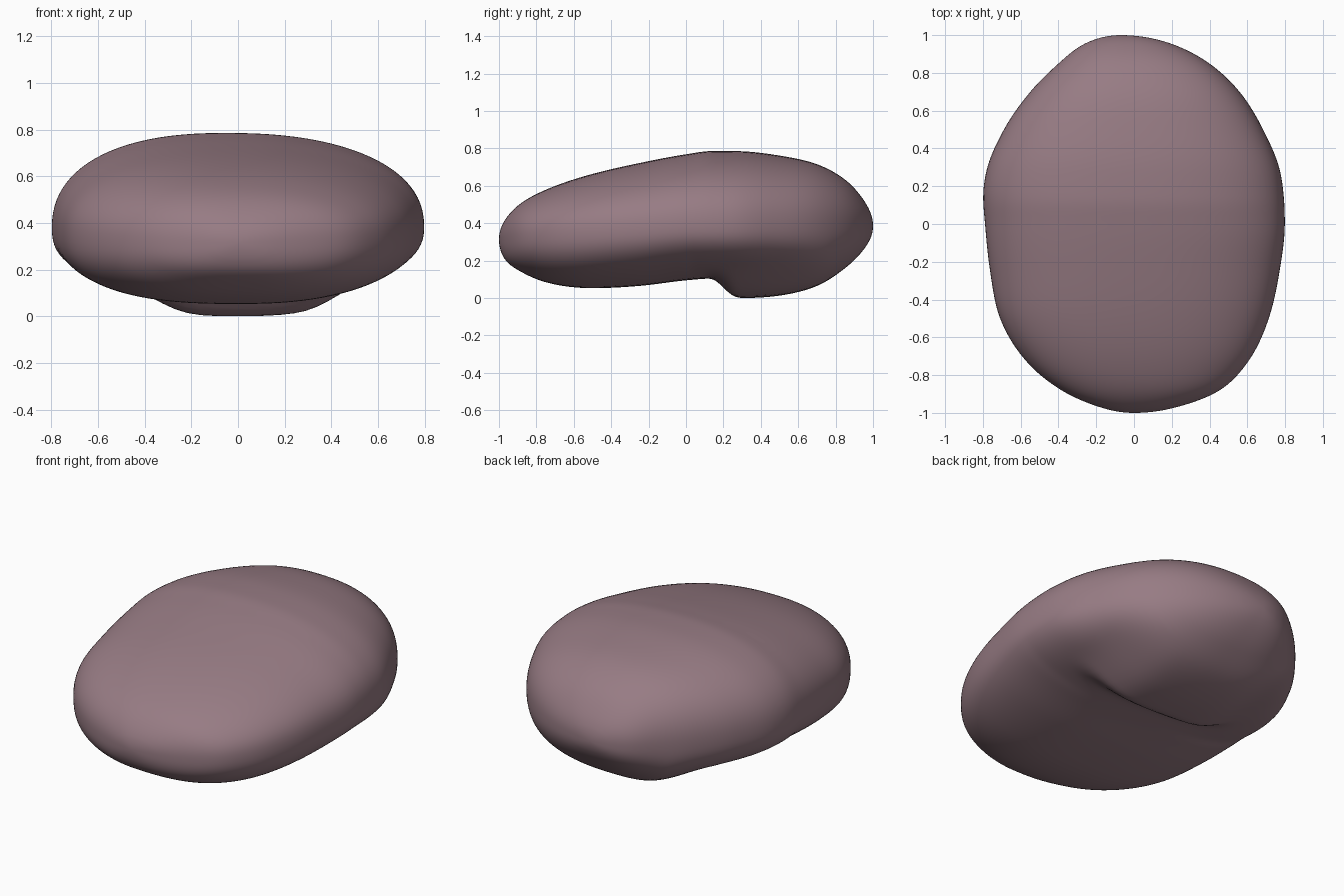
import bpy, bmesh, math

if "Cube" in bpy.data.objects:
    bpy.data.objects.remove(bpy.data.objects["Cube"])

# Lengthwise profile: y, left edge, right edge, top, underside, widest height
ROWS = [
    (-1.00, 0.00, 0.00, .32, .32, .32),
    (-.97, -.18, .225, .42, .215, .32),
    (-.88, -.385, .455, .515, .145, .33),
    (-.75, -.55, .59, .585, .09, .34),
    (-.50, -.71, .715, .67, .058, .355),
    (-.25, -.763, .772, .728, .07, .37),
    (0.00, -.79, .80, .775, .100, .385),
    (.14, -.80, .795, .793, .110, .385),
    (.28, -.783, .775, .792, .005, .385),
    (.50, -.69, .685, .768, .018, .39),
    (.70, -.55, .56, .722, .07, .39),
    (.85, -.40, .40, .64, .165, .39),
    (.95, -.27, .21, .53, .265, .39),
    (1.00, -.07, -.07, .39, .39, .39),
]
KEYS = [math.asin(r[0]) for r in ROWS]


def tangent(i, col):
    """Slope at a profile key, flattened at peaks so the curve never overshoots."""
    if i == 0:
        return (ROWS[1][col] - ROWS[0][col]) / (KEYS[1] - KEYS[0])
    if i == len(ROWS) - 1:
        return (ROWS[-1][col] - ROWS[-2][col]) / (KEYS[-1] - KEYS[-2])
    h1, h2 = KEYS[i] - KEYS[i - 1], KEYS[i + 1] - KEYS[i]
    a = (ROWS[i][col] - ROWS[i - 1][col]) / h1
    b = (ROWS[i + 1][col] - ROWS[i][col]) / h2
    if a * b <= 0:
        return 0
    m = (a * h2 + b * h1) / (h1 + h2)
    return math.copysign(min(abs(m), 3 * abs(a), 3 * abs(b)), m)


def profile(y, col):
    p = math.asin(max(-1, min(1, y)))
    i = max(k for k in range(len(KEYS) - 1) if KEYS[k] <= p + 1e-9 or k == 0)
    h = KEYS[i + 1] - KEYS[i]
    t = (p - KEYS[i]) / h
    return ((2*t**3 - 3*t**2 + 1) * ROWS[i][col] + (t**3 - 2*t**2 + t) * h * tangent(i, col)
            + (3*t**2 - 2*t**3) * ROWS[i + 1][col] + (t**3 - t**2) * h * tangent(i + 1, col))


def power(v, n):
    return math.copysign(abs(v) ** (2 / n), v)


def fade(v, lo, hi):
    t = max(0, min(1, (v - lo) / (hi - lo)))
    return t * t * (3 - 2 * t)


def section_point(y, a):
    left, right, rim = profile(y, 1), profile(y, 2), profile(y, 5)
    mid, half = (left + right) / 2, (right - left) / 2
    c, s = math.cos(a), math.sin(a)
    if s >= 0:
        # broad back, leaning slightly left
        n = 2.4 if c > 0 else 2.22
        x = mid + half * (power(c, n) - .07 * s * s)
        reach = profile(y, 3) - rim
    else:
        n = 2.35 if c > 0 else 2.6
        x = mid + half * power(c, n)
        # rear lobe: a low foot behind a skewed crease, fading out to the sides
        low = profile(y + .07 * x * (1 - y * y), 4)
        if y > 0:
            foot = 1 - fade(abs(x - .04), .22, .56)
            low += (1 - foot) * max(0, .11 - low)
        reach = rim - low
    return x, y, rim + reach * power(s, n)


# Stone body lofted from front tip to back tip
RINGS, SEGS = 150, 96
bm = bmesh.new()
front = bm.verts.new((0, -1, .32))
back = bm.verts.new((-.07, 1, .39))
rings = []
for r in range(1, RINGS):
    y = math.sin(-math.pi / 2 + math.pi * r / RINGS)
    rings.append([bm.verts.new(section_point(y, 2 * math.pi * k / SEGS)) for k in range(SEGS)])
for k in range(SEGS):
    j = (k + 1) % SEGS
    bm.faces.new((front, rings[0][k], rings[0][j]))
    bm.faces.new((back, rings[-1][j], rings[-1][k]))
    for a, b in zip(rings, rings[1:]):
        bm.faces.new((a[k], b[k], b[j], a[j]))

# Soften the surface, then rest the lowest point on the ground
for _ in range(4):
    bmesh.ops.smooth_vert(bm, verts=[v for ring in rings[8:-8] for v in ring], factor=.5,
                          use_axis_x=True, use_axis_y=True, use_axis_z=True)
bmesh.ops.recalc_face_normals(bm, faces=bm.faces)
low = min(v.co.z for v in bm.verts)
for v in bm.verts:
    v.co.z -= low
for f in bm.faces:
    f.smooth = True

mesh = bpy.data.meshes.new("stone")
bm.to_mesh(mesh)
bm.free()
stone = bpy.data.objects.new("stone", mesh)
bpy.context.collection.objects.link(stone)

mat = bpy.data.materials.new("mauve stone")
mat.diffuse_color = (.31, .20, .23, 1)
mat.use_nodes = True
mat.node_tree.nodes["Principled BSDF"].inputs["Base Color"].default_value = mat.diffuse_color
mesh.materials.append(mat)
